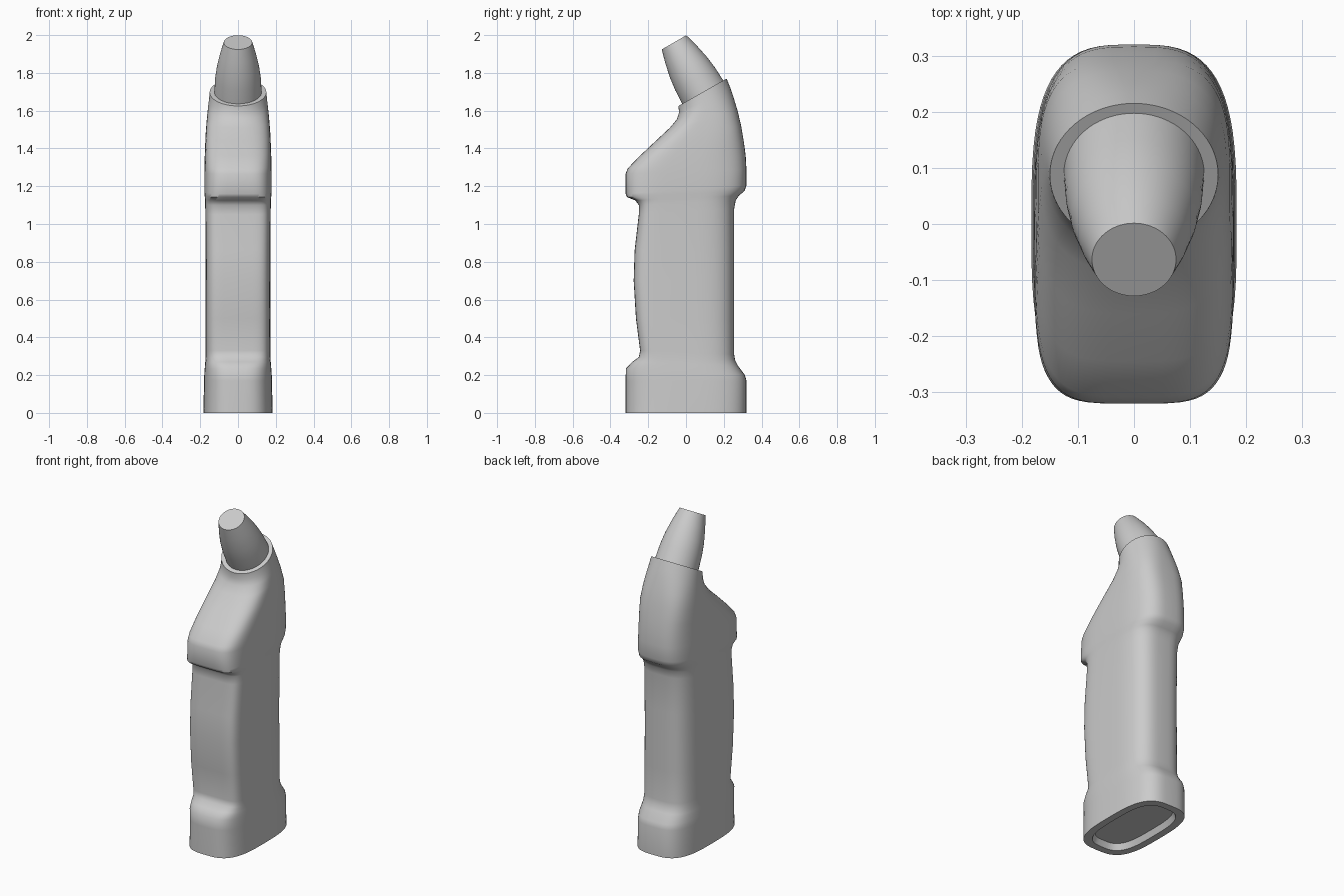
import bpy, bmesh, math
from mathutils import Vector, Matrix

if "Cube" in bpy.data.objects:
    bpy.data.objects.remove(bpy.data.objects["Cube"])

SIDES = 72


def finish(bm, name, angle):
    bmesh.ops.recalc_face_normals(bm, faces=bm.faces[:])
    mesh = bpy.data.meshes.new(name)
    bm.to_mesh(mesh)
    bm.free()
    ob = bpy.data.objects.new(name, mesh)
    bpy.context.collection.objects.link(ob)
    bpy.ops.object.select_all(action='DESELECT')
    ob.select_set(True)
    bpy.context.view_layer.objects.active = ob
    bpy.ops.object.shade_smooth_by_angle(angle=math.radians(angle))
    return ob


def loft(rings, name, angle):
    """Skin a stack of equal-length rings and close both ends."""
    bm = bmesh.new()
    loops = [[bm.verts.new(p) for p in ring] for ring in rings]
    for a, b in zip(loops, loops[1:]):
        for i in range(SIDES):
            j = (i + 1) % SIDES
            bm.faces.new((a[i], a[j], b[j], b[i]))
    bm.faces.new(loops[0][::-1])
    bm.faces.new(loops[-1])
    return finish(bm, name, angle)


def spow(v, e):
    return math.copysign(abs(v) ** e, v)


def section(fy, fz, by, bz, w, n):
    """Rounded-rectangle section from its front point to its back point."""
    front, back = Vector((0, fy, fz)), Vector((0, by, bz))
    mid, half = (front + back) / 2, (back - front) / 2
    ring = []
    for i in range(SIDES):
        a = math.tau * i / SIDES
        c, s = math.cos(a), math.sin(a)
        e = 2 / (n if s < 0 else min(n, 3.2))
        ring.append(mid + half * spow(s, e) + Vector((w * spow(c, e), 0, 0)))
    return ring


# Bottle body: front y, front z, back y, back z, half width, squareness
base = [
    (-.26, .035, .26, .035, .125, 3.2),
    (-.275, .0, .275, .0, .14, 3.2),
    (-.32, .0, .32, .0, .183, 3.2),
    (-.32, .17, .32, .17, .18, 3.2),
    (-.318, .235, .312, .20, .178, 3.4),
    (-.285, .27, .275, .25, .174, 4),
    (-.25, .295, .26, .28, .172, 5),
    (-.243, .33, .255, .31, .171, 6),
    (-.265, .50, .255, .50, .171, 6),
    (-.277, .70, .255, .70, .171, 6),
    (-.272, .86, .255, .86, .171, 6),
    (-.25, 1.05, .255, 1.08, .173, 6),
    (-.25, 1.10, .263, 1.125, .174, 6),
    (-.268, 1.125, .28, 1.15, .175, 5.5),
    (-.312, 1.142, .31, 1.175, .177, 5),
    (-.32, 1.16, .32, 1.205, .178, 4.5),
]
shoulder = [
    (-.32, 1.265, .32, 1.29, .178, 4.2),
    (-.308, 1.295, .316, 1.36, .177, 4),
    (-.245, 1.36, .307, 1.43, .175, 3.8),
    (-.16, 1.44, .292, 1.52, .171, 3.3),
    (-.085, 1.51, .273, 1.60, .165, 2.7),
    (-.048, 1.555, .252, 1.67, .159, 2.3),
    (-.037, 1.59, .235, 1.72, .154, 2.1),
    (-.04, 1.625, .215, 1.77, .15, 2),
]
loft([section(*k) for k in base + shoulder], "bottle_body", 50)

# Tapered cap, tilted forward out of the neck
tilt = Matrix.Translation((0, .0875, 1.70)) @ Matrix.Rotation(math.radians(30), 4, 'X')
profile = [(-.03, .127), (0, .125), (.08, .121), (.15, .112), (.23, .095), (.302, .075)]
rings = []
for z, r in profile:
    rings.append([tilt @ Vector((r * math.cos(math.tau * i / SIDES),
                                 r * math.sin(math.tau * i / SIDES), z))
                  for i in range(SIDES)])
loft(rings, "tapered_cap", 40)
